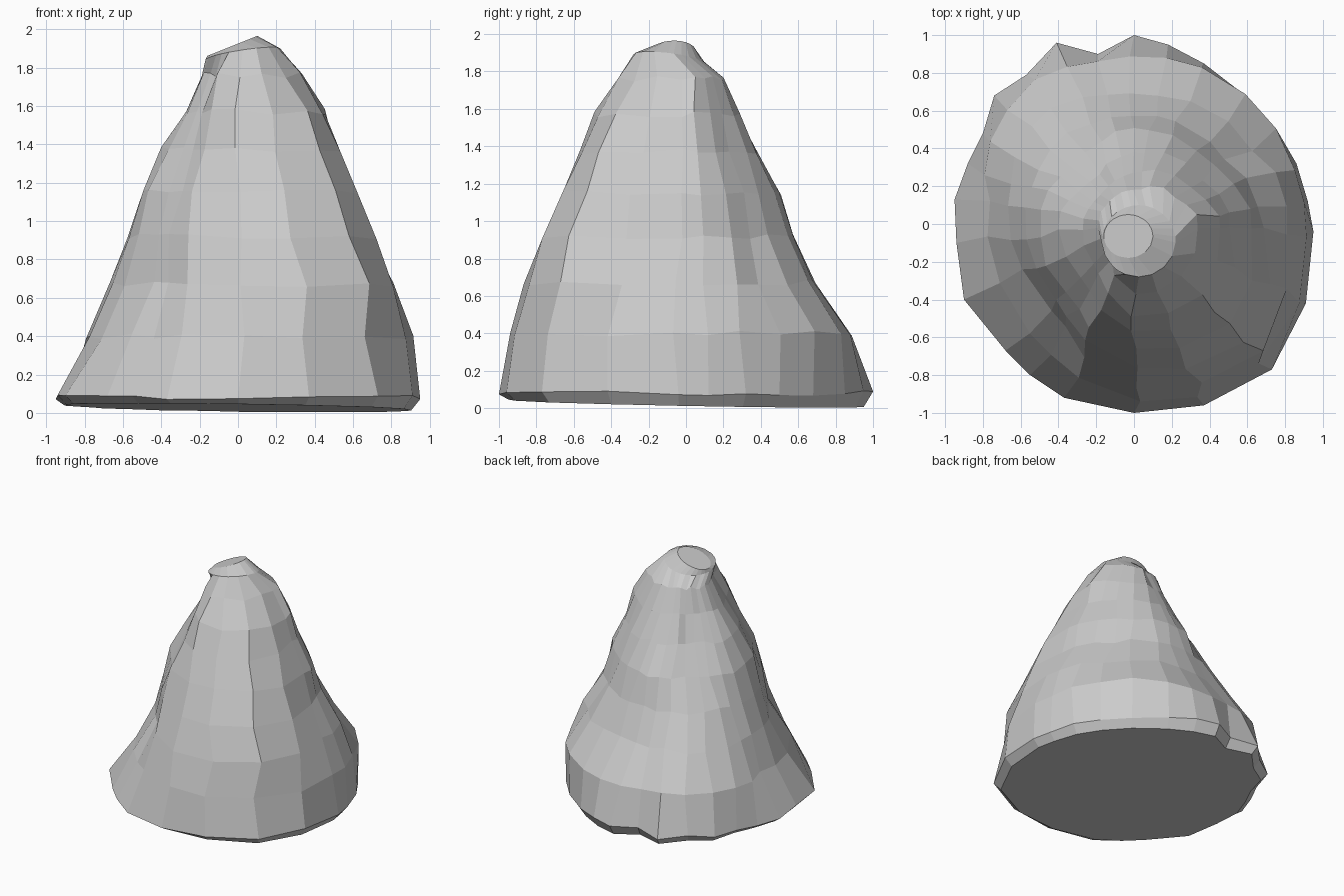
import bpy, bmesh, math, random
from mathutils import Vector

cube = bpy.data.objects.get("Cube")
if cube:
    bpy.data.objects.remove(cube, do_unlink=True)
random.seed(4)

# Footprint of the rock, counter-clockwise from the left side
foot = [(.95, -.04), (.92, .12), (.86, .32), (.75, .5), (.59, .68), (.37, .85),
        (.18, .95), (0, 1), (-.19, .9), (-.41, .96), (-.57, .79), (-.74, .68),
        (-.8, .48), (-.88, .32), (-.95, .13), (-.94, -.1), (-.9, -.4),
        (-.68, -.67), (-.55, -.8), (-.37, -.92), (0, -1), (.37, -.96),
        (.73, -.77), (.91, -.42)]
foot = [Vector(p) for p in foot]

# Height, then the radius in eight directions, counter-clockwise from +x
layers = [
    (.40, (.91, .90, .90, .92, .78, .80, .95, 1.0)),
    (.67, (.83, .74, .70, .76, .66, .63, .87, .95)),
    (.92, (.68, .59, .58, .60, .58, .58, .77, .86)),
    (1.15, (.63, .51, .51, .45, .51, .52, .66, .74)),
    (1.37, (.51, .43, .38, .32, .41, .40, .57, .63)),
    (1.57, (.46, .34, .27, .24, .27, .30, .49, .52)),
    (1.76, (.34, .25, .18, .18, .19, .20, .38, .38)),
]


def radius_at(radii, angle):
    """Smoothly blend the eight directional radii."""
    t = (angle / (math.pi / 4)) % 8
    i = int(t)
    f = (1 - math.cos((t - i) * math.pi)) / 2
    return radii[i % 8] * (1 - f) + radii[(i + 1) % 8] * f


bm = bmesh.new()
rings = []


def add_ring(points):
    rings.append([bm.verts.new(p) for p in points])


# Gently tilted underside and the lower rim
add_ring([(p.x * .95, p.y * .95, .026 - .02 * p.y - .015 * p.x) for p in foot])
add_ring([(p.x, p.y, .08 + random.uniform(-.015, .015)) for p in foot])

# Craggy flanks, slightly uneven from column to column
angles = [math.atan2(p.y, p.x) for p in foot]
for z, radii in layers:
    points = []
    for a in angles:
        r = radius_at(radii, a) * random.uniform(.975, 1.01)
        turn = a + random.uniform(-.04, .04)
        points.append((r * math.cos(turn), r * math.sin(turn),
                       z + random.uniform(-.015, .015)))
    add_ring(points)


def oval(cx, cy, rx, ry, height, slope_x, slope_y):
    """Tilted oval ring for the summit."""
    ring = []
    for a in angles:
        x, y = cx + rx * math.cos(a), cy + ry * math.sin(a)
        ring.append((x, y, height + slope_x * x + slope_y * y))
    add_ring(ring)


# Shoulder and sloping cap
oval(.025, -.09, .195, .19, 1.855, .15, -.12)
oval(-.03, -.065, .13, .115, 1.925, .4, 0)

# Skin the rings and close both ends
n = len(foot)
for low, high in zip(rings, rings[1:]):
    for i in range(n):
        j = (i + 1) % n
        bm.faces.new((low[i], low[j], high[j], high[i]))
bm.faces.new(rings[-1])
bm.faces.new(list(reversed(rings[0])))
bmesh.ops.recalc_face_normals(bm, faces=bm.faces)

mesh = bpy.data.meshes.new("rock_peak")
bm.to_mesh(mesh)
bm.free()
rock = bpy.data.objects.new("rock_peak", mesh)
bpy.context.collection.objects.link(rock)

# Plain stone colour
stone = bpy.data.materials.new("stone_grey")
stone.use_nodes = True
colour = (.6, .6, .6, 1)
stone.diffuse_color = colour
shader = next(nd for nd in stone.node_tree.nodes if nd.type == 'BSDF_PRINCIPLED')
shader.inputs["Base Color"].default_value = colour
shader.inputs["Roughness"].default_value = .9
mesh.materials.append(stone)
